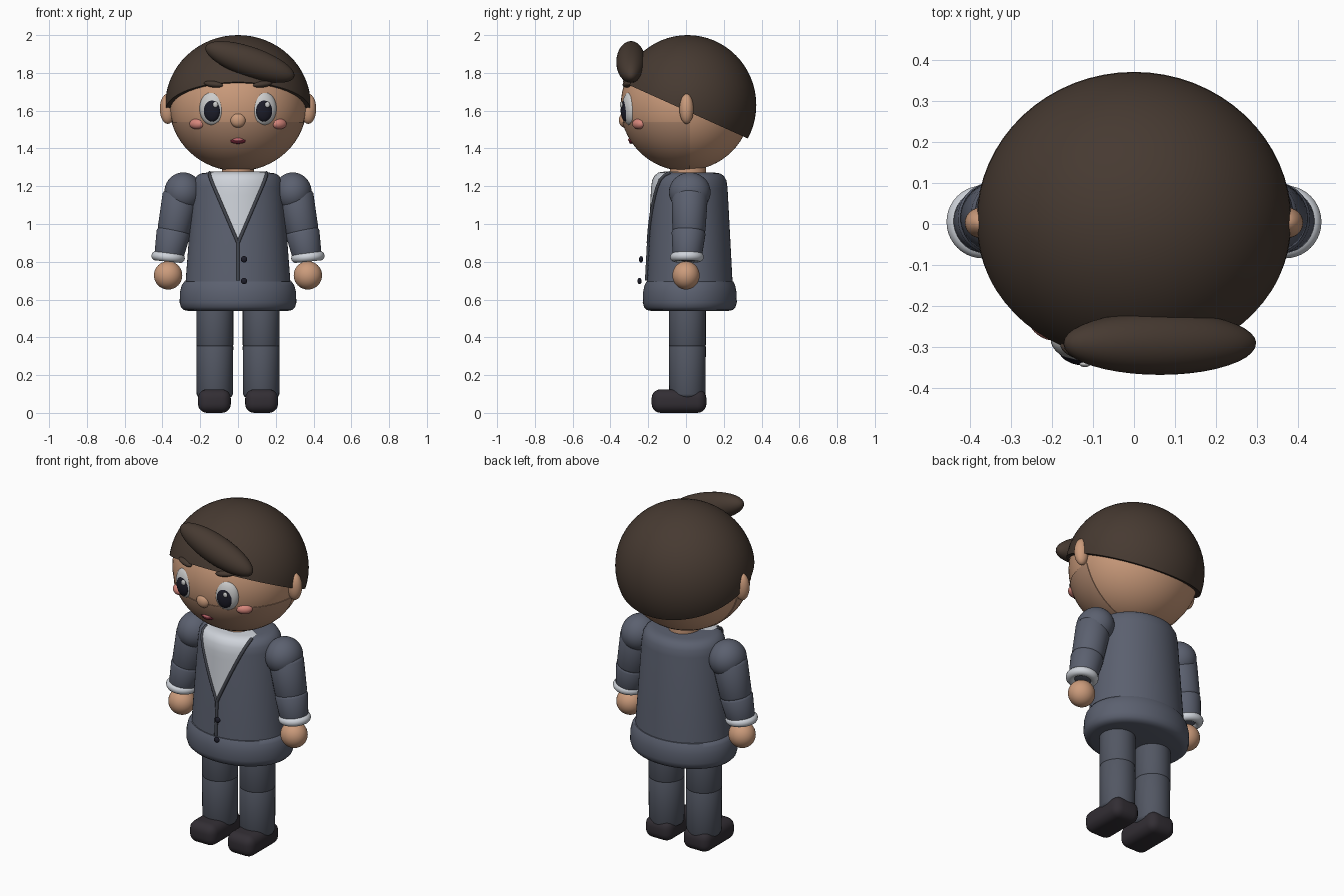
import bpy, bmesh, math
from mathutils import Matrix, Vector, Euler

if "Cube" in bpy.data.objects:
    bpy.data.objects.remove(bpy.data.objects["Cube"])


def mat(name, r, g, b):
    m = bpy.data.materials.new(name)
    m.diffuse_color = (r, g, b, 1)
    m.use_nodes = True
    m.node_tree.nodes["Principled BSDF"].inputs["Base Color"].default_value = m.diffuse_color
    return m


SKIN = mat("skin", 0.60, 0.33, 0.20)
STUBBLE = mat("stubble", 0.44, 0.25, 0.16)
HAIR = mat("hair", 0.062, 0.042, 0.031)
SUIT = mat("suit", 0.105, 0.118, 0.160)
PANTS = mat("trousers", 0.085, 0.095, 0.125)
TRIM = mat("trim", 0.055, 0.060, 0.075)
SHIRT = mat("shirt", 0.62, 0.65, 0.70)
WHITE = mat("white", 0.85, 0.85, 0.83)
DARK = mat("dark", 0.012, 0.012, 0.022)
SHOE = mat("shoe_leather", 0.032, 0.027, 0.034)
BLUSH = mat("blush", 0.68, 0.24, 0.20)
MOUTH = mat("mouth_dark", 0.13, 0.015, 0.03)
LIP = mat("lip_pink", 0.55, 0.14, 0.16)


def finish(name, bm, material, angle=45):
    bmesh.ops.recalc_face_normals(bm, faces=bm.faces)
    me = bpy.data.meshes.new(name)
    bm.to_mesh(me)
    bm.free()
    for p in me.polygons:
        p.use_smooth = True
    me.set_sharp_from_angle(angle=math.radians(angle))
    me.materials.append(material)
    ob = bpy.data.objects.new(name, me)
    bpy.context.collection.objects.link(ob)
    return ob


def ball(name, c, r, material, rot=(0, 0, 0), cuts=(), seg=40):
    """Ellipsoid; each cut is (point, normal) and removes the side the normal points to."""
    bm = bmesh.new()
    m = Matrix.LocRotScale(Vector(c), Euler(rot), Vector(r))
    bmesh.ops.create_uvsphere(bm, u_segments=seg, v_segments=seg // 2, radius=1, matrix=m)
    for co, no in cuts:
        geom = bm.verts[:] + bm.edges[:] + bm.faces[:]
        res = bmesh.ops.bisect_plane(bm, geom=geom, plane_co=co, plane_no=no, clear_outer=True)
        edges = [e for e in res["geom_cut"] if isinstance(e, bmesh.types.BMEdge)]
        bmesh.ops.contextual_create(bm, geom=edges)
    return finish(name, bm, material)


def loft(name, rings, material, matrix=Matrix(), n=48):
    """Elliptical rings (z, rx, ry) joined and capped."""
    bm = bmesh.new()
    loops = []
    for z, rx, ry in rings:
        loops.append([bm.verts.new(matrix @ Vector((rx * math.cos(a), ry * math.sin(a), z)))
                      for a in (2 * math.pi * i / n for i in range(n))])
    for a, b in zip(loops, loops[1:]):
        for i in range(n):
            j = (i + 1) % n
            bm.faces.new((a[i], a[j], b[j], b[i]))
    bm.faces.new(loops[0])
    bm.faces.new(loops[-1])
    return finish(name, bm, material)


def limb(name, p, q, r1, r2, material, e=0.025):
    """Tapered cylinder from p to q with softened ends."""
    p, q = Vector(p), Vector(q)
    d = q - p
    L = d.length
    m = Matrix.Translation(p) @ d.to_track_quat('Z', 'Y').to_matrix().to_4x4()
    prof = [(0, r1 - e), (e * 0.3, r1 - e * 0.3), (e, r1),
            (L - e, r2), (L - e * 0.3, r2 - e * 0.3), (L, r2 - e)]
    return loft(name, [(z, r, r) for z, r in prof], material, m, 32)


def tube(name, pts, radius, material):
    cu = bpy.data.curves.new(name, 'CURVE')
    cu.dimensions = '3D'
    cu.bevel_depth = radius
    cu.bevel_resolution = 3
    cu.use_fill_caps = True
    sp = cu.splines.new('POLY')
    sp.points.add(len(pts) - 1)
    for pt, co in zip(sp.points, pts):
        pt.co = (*co, 1)
    sp.use_smooth = True
    cu.materials.append(material)
    ob = bpy.data.objects.new(name, cu)
    bpy.context.collection.objects.link(ob)


# Head, stubble on the lower front quarter, neck
HC = (0, 0, 1.63)
ball("head", HC, (0.36, 0.345, 0.347), SKIN, seg=64)
ball("stubble", HC, (0.364, 0.349, 0.35), STUBBLE, seg=64,
     cuts=[((0, 0, 1.54), (0, 0, 1)), ((0, 0.02, 0), (0, 1, 0))])
loft("neck", [(1.22, 0.085, 0.095), (1.34, 0.085, 0.095)], SKIN, Matrix.Translation((0, 0.01, 0)))

# Hair cap with a sloping lower edge, and the swept fringe
ball("hair_cap", (0, 0.008, 1.63), (0.385, 0.364, 0.37), HAIR, seg=64,
     cuts=[((0, 0, 1.6), (0, -0.45, -1))])
ball("hair_fringe", (0.063, -0.292, 1.858), (0.248, 0.077, 0.08), HAIR, rot=(-0.2, 0.33, 0))

# Face
for s, side in ((-1, "left"), (1, "right")):
    ball(f"{side}_ear", (s * 0.372, 0.003, 1.61), (0.042, 0.038, 0.08), SKIN)
    ball(f"{side}_eye", (s * 0.135, -0.295, 1.612), (0.07, 0.042, 0.09), WHITE, rot=(0, 0, s * 0.25))
    ball(f"{side}_pupil", (s * 0.138, -0.32, 1.602), (0.046, 0.024, 0.06), DARK, rot=(0, 0, s * 0.25))
    ball(f"{side}_eye_glint", (s * 0.138 + 0.018, -0.342, 1.632), (0.014, 0.008, 0.016), WHITE, seg=16)
    ball(f"{side}_eyebrow", (s * 0.13, -0.31, 1.74), (0.052, 0.022, 0.017), HAIR, rot=(0, -s * 0.12, s * 0.3))
    ball(f"{side}_cheek", (s * 0.217, -0.25, 1.53), (0.045, 0.028, 0.028), BLUSH, rot=(0, 0, s * 0.6))
ball("nose", (0, -0.325, 1.55), (0.041, 0.03, 0.04), SKIN)


def smile(half, z_low, rise, y):
    return [(half * t, y + 0.03 * t * t, z_low + rise * t * t) for t in (i / 8 for i in range(-8, 9))]


tube("mouth", smile(0.06, 1.437, 0.024, -0.29), 0.013, MOUTH)
tube("lip", smile(0.042, 1.446, 0.01, -0.297), 0.010, LIP)

# Jacket body and hem
YC = 0.02
BODY = [(0.66, 0.280, 0.228), (1.19, 0.240, 0.200), (1.23, 0.233, 0.194),
        (1.255, 0.218, 0.180), (1.268, 0.195, 0.160), (1.272, 0.165, 0.130), (1.273, 0.06, 0.05)]
at_y = Matrix.Translation((0, YC, 0))
loft("jacket", BODY, SUIT, at_y, 64)
loft("jacket_hem", [(0.54, 0.265, 0.205), (0.545, 0.287, 0.227), (0.56, 0.302, 0.242), (0.585, 0.309, 0.249),
                    (0.64, 0.307, 0.247), (0.675, 0.298, 0.240), (0.695, 0.285, 0.230), (0.70, 0.265, 0.21)],
     SUIT, at_y, 64)


def radii(z):
    for (z0, a0, b0), (z1, a1, b1) in zip(BODY, BODY[1:]):
        if z0 <= z <= z1:
            t = (z - z0) / (z1 - z0)
            return a0 + (a1 - a0) * t, b0 + (b1 - b0) * t


def front(x, z, off):
    """Point on the front of the jacket, pushed out by off."""
    a, b = radii(z)
    x = max(-a, min(a, x))
    return Vector((x, YC - (b + off) * math.sqrt(max(0, 1 - (x / a) ** 2)), z + off * max(0, (z - 1.2) / 0.07)))


def opening(z):
    return 0.150 * min(1, (z - 0.90) / 0.35)


# Shirt panel in the jacket's V opening
LEVELS = [0.90 + 0.29 * i / 8 for i in range(9)] + [r[0] for r in BODY[2:]]
bm = bmesh.new()
rows = [[bm.verts.new(front(opening(z) * i / 8 + 1e-4 * i, z, 0.005)) for i in range(-8, 9)] for z in LEVELS]
for a, b in zip(rows, rows[1:]):
    for i in range(16):
        bm.faces.new((a[i], a[i + 1], b[i + 1], b[i]))
finish("shirt_front", bm, SHIRT, 80)

# Lapel edges, front seam and buttons
for s, side in ((-1, "left"), (1, "right")):
    tube(f"{side}_lapel_edge", [front(s * opening(z), z, 0.004) for z in LEVELS[:-2]], 0.009, TRIM)
tube("front_seam", [front(0, z, 0.003) for z in (0.70, 0.80, 0.90)], 0.009, TRIM)
for i, (y, z) in enumerate(((-0.238, 0.813), (-0.246, 0.698))):
    ball(f"button_{i + 1}", (0.032, y, z), (0.017, 0.011, 0.017), DARK, seg=20)

# Arms, legs and shoes
for s, side in ((-1, "left"), (1, "right")):
    ball(f"{side}_shoulder", (s * 0.29, 0.02, 1.168), (0.1, 0.11, 0.105), SUIT)
    limb(f"{side}_upper_arm", (s * 0.30, 0.02, 1.17), (s * 0.343, 0.015, 0.945), 0.096, 0.088, SUIT)
    limb(f"{side}_forearm", (s * 0.338, 0.015, 0.975), (s * 0.37, 0.005, 0.81), 0.090, 0.078, SUIT)
    bpy.ops.mesh.primitive_torus_add(major_radius=0.064, minor_radius=0.025, major_segments=40,
                                     minor_segments=14, location=(s * 0.37, 0.005, 0.825),
                                     rotation=(0, -s * 0.1, 0))
    cuff = bpy.context.object
    cuff.name = f"{side}_cuff"
    cuff.data.materials.append(SHIRT)
    bpy.ops.object.shade_smooth()
    ball(f"{side}_hand", (s * 0.37, 0.0, 0.728), (0.075, 0.072, 0.075), SKIN)

    limb(f"{side}_thigh", (s * 0.123, 0.007, 0.62), (s * 0.123, 0.007, 0.35), 0.098, 0.098, PANTS, 0.01)
    limb(f"{side}_shin", (s * 0.123, 0.007, 0.37), (s * 0.123, 0.007, 0.08), 0.098, 0.096, PANTS, 0.02)

    # Shoe: softened block
    bm = bmesh.new()
    bmesh.ops.create_cube(bm, size=1, matrix=Matrix.LocRotScale(
        Vector((s * 0.125, -0.037, 0.0625)), None, Vector((0.174, 0.29, 0.125))))
    bmesh.ops.bevel(bm, geom=bm.edges[:], offset=0.048, segments=5, profile=0.5, affect='EDGES')
    finish(f"{side}_shoe", bm, SHOE, 60)
